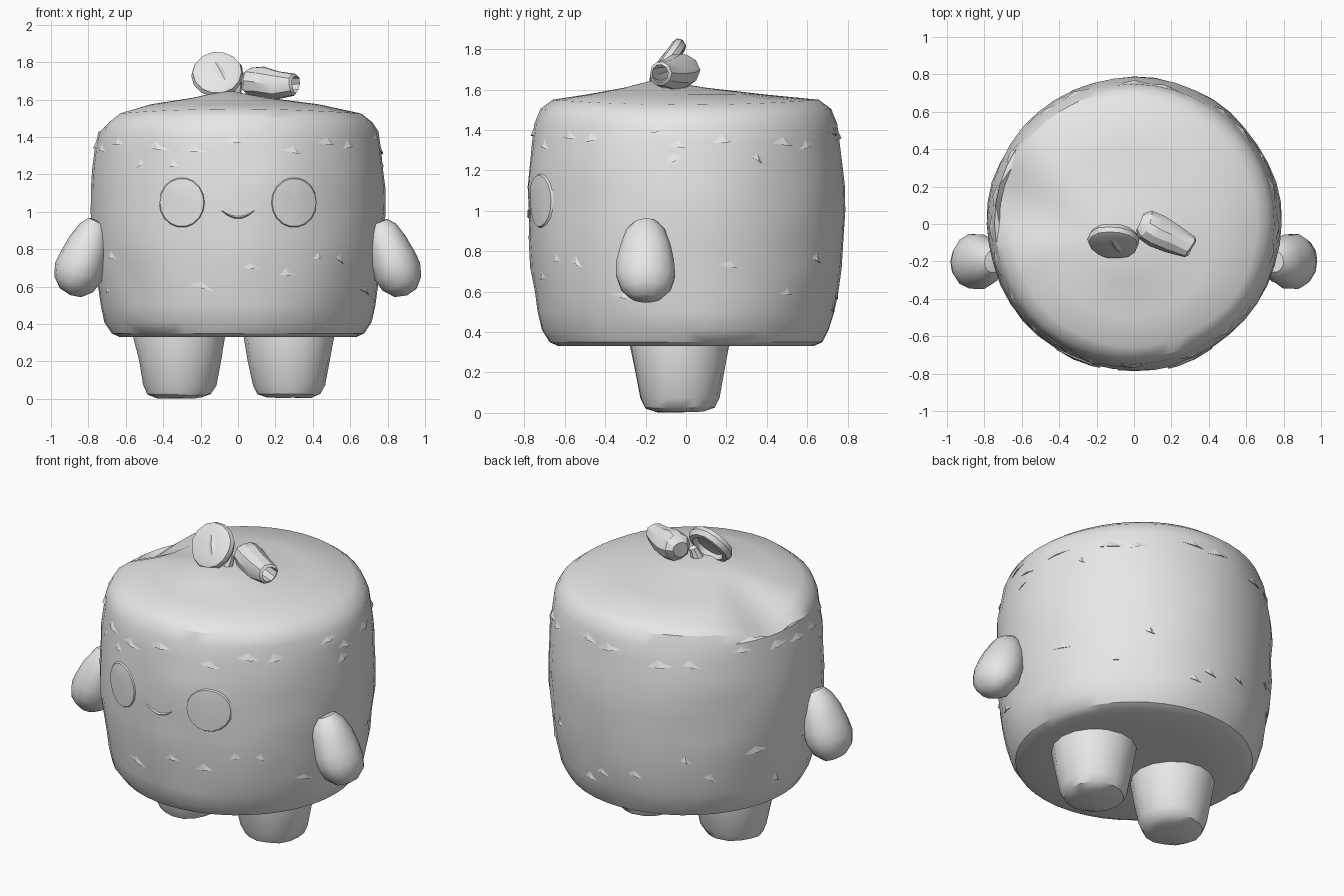
import bpy, bmesh, math, random
from mathutils import Vector, Matrix, noise
from mathutils.bvhtree import BVHTree

random.seed(4)
cube = bpy.data.objects.get("Cube")
if cube:
    bpy.data.objects.remove(cube, do_unlink=True)

# One plain grey material
grey = bpy.data.materials.new("light_grey")
grey.use_nodes = True
grey.diffuse_color = (0.8, 0.8, 0.8, 1)
grey.node_tree.nodes["Principled BSDF"].inputs["Base Color"].default_value = (0.8, 0.8, 0.8, 1)


def finish(name, bm, angle=40):
    bmesh.ops.recalc_face_normals(bm, faces=bm.faces)
    mesh = bpy.data.meshes.new(name)
    bm.to_mesh(mesh)
    bm.free()
    mesh.materials.append(grey)
    obj = bpy.data.objects.new(name, mesh)
    bpy.context.collection.objects.link(obj)
    bpy.ops.object.select_all(action='DESELECT')
    obj.select_set(True)
    bpy.context.view_layer.objects.active = obj
    bpy.ops.object.shade_smooth_by_angle(angle=math.radians(angle))
    return obj


def lathe(profile, segments, matrix=Matrix(), jitter=0.0):
    """Spin (radius, height) points about z; zero radius closes a pole."""
    bm = bmesh.new()
    rings = []
    for r, z in profile:
        count = segments if r > 0 else 1
        rings.append([bm.verts.new((r * math.cos(math.tau * i / segments),
                                    r * math.sin(math.tau * i / segments), z))
                      for i in range(count)])
    for a, b in zip(rings, rings[1:]):
        for i in range(segments):
            j = (i + 1) % segments
            quad = [a[i % len(a)], a[j % len(a)], b[j % len(b)], b[i % len(b)]]
            bm.faces.new(list(dict.fromkeys(quad)))
    for v in bm.verts:
        v.co = matrix @ v.co
        v.co += noise.noise_vector(v.co * 9) * jitter
    return bm


def aim(origin, direction):
    """Matrix that turns local z toward a direction."""
    turn = Vector(direction).to_track_quat('Z', 'Y').to_matrix().to_4x4()
    return Matrix.Translation(origin) @ turn


# Stump body: uneven lathe with an off-centre peak and a chipped top edge
body_profile = [(0, .34), (.4, .338), (.63, .33), (.675, .35), (.71, .41), (.735, .5),
                (.752, .6), (.768, .72), (.78, .86), (.785, 1.0), (.783, 1.12),
                (.775, 1.23), (.762, 1.34), (.748, 1.43), (.72, 1.505), (.66, 1.55),
                (.45, 1.575), (.2, 1.61), (0, 1.65)]
bm = lathe(body_profile, 44)
for v in bm.verts:
    r = math.hypot(v.co.x, v.co.y)
    wobble = noise.noise(Vector((v.co.x * 3, v.co.y * 3, v.co.z * 6)))
    if v.co.z > 1.48:
        side = (v.co.x / max(r, .01)) ** 2 if r > .5 else 0
        v.co.z -= .025 * side
        lean = max(0, 1 - r / .66)
        v.co.x -= .06 * lean
        v.co.y -= .15 * lean
    if r > .5 and v.co.z > .36:
        scale = 1 + .016 * wobble
        v.co.x *= scale
        v.co.y *= scale
    chip = (v.co.xy - Vector((-.68, .12))).length
    if v.co.z > 1.46 and chip < .3:
        v.co.z -= .1 * (1 - chip / .3) + .01 * wobble
bmesh.ops.triangulate(bm, faces=bm.faces)
tree = BVHTree.FromBMesh(bm)
finish("stump_body", bm, 32)


def front_point(x, z, lift):
    hit, normal, _, _ = tree.ray_cast(Vector((x, -2, z)), Vector((0, 1, 0)))
    return hit + Vector((0, -lift, 0))


def side_point(angle, z, lift):
    out = Vector((math.cos(angle), math.sin(angle), 0))
    hit, normal, _, _ = tree.ray_cast(out * 2 + Vector((0, 0, z)), -out)
    return hit + out * lift


# Bark splinters: shallow wedges scattered around the trunk
bm = bmesh.new()


def splinter(angle, z, length, tilt, height):
    ends = [side_point(angle + s * length, z + s * tilt, -.004) for s in (-1, 1)]
    lip = side_point(angle + length * .2, z - .008, height)
    top = side_point(angle, z + .05, -.004)
    a, b, c, d = [bm.verts.new(p) for p in (*ends, lip, top)]
    for tri in ((a, c, d), (c, b, d), (a, b, c)):
        bm.faces.new(tri)


for i in range(20):
    splinter(i * math.tau / 20 + random.uniform(-.1, .1), random.uniform(1.31, 1.4),
             random.uniform(.1, .2), random.uniform(-.025, .025), .012)
for i in range(24):
    angle = i * math.tau / 24 + random.uniform(-.1, .1)
    z = random.choice((random.uniform(.48, .78), random.uniform(.5, .75), 1.25))
    splinter(angle, z, random.uniform(.06, .15), random.uniform(-.03, .03), .01)
finish("bark_splinters", bm, 10)

# Round eyes: thin plates that follow the trunk
for name, x in (("right_eye", -.3), ("left_eye", .3)):
    bm = bmesh.new()
    rings = []
    for radius, lift in ((.04, .009), (.08, .009), (.117, .009), (.124, -.004)):
        rings.append([bm.verts.new(front_point(x + radius * math.cos(t * math.tau / 18),
                                               1.05 + radius * 1.1 * math.sin(t * math.tau / 18), lift))
                      for t in range(18)])
    bm.faces.new(rings[0])
    for a, b in zip(rings, rings[1:]):
        for i in range(18):
            j = (i + 1) % 18
            bm.faces.new((a[i], a[j], b[j], b[i]))
    finish(name, bm, 30)

# Smile: slim tapering strip
bm = bmesh.new()
rows = []
for i in range(11):
    s = i / 5 - 1
    z, half = .97 + .035 * s * s, .002 + .005 * (1 - s * s)
    rows.append([bm.verts.new(front_point(.085 * s, z + dz, lift))
                 for dz, lift in ((half, 0), (0, .009), (-half, 0))])
for a, b in zip(rows, rows[1:]):
    for k in (0, 1):
        bm.faces.new((a[k], a[k + 1], b[k + 1], b[k]))
finish("smile", bm, 30)

# Drooping arms, mirrored
arm_profile = [(0, 0), (.05, .005), (.085, .05), (.112, .13), (.128, .22),
               (.13, .29), (.11, .36), (.065, .41), (0, .425)]
for name, s in (("right_arm", -1), ("left_arm", 1)):
    place = (Matrix.Translation((s * .75, -.2, .95))
             @ Matrix.Rotation(math.radians(180 - s * 21), 4, 'Y')
             @ Matrix.Diagonal((1, 1.15, 1, 1)))
    finish(name, lathe(arm_profile, 14, place, .008), 40)

# Tapered feet
leg_profile = [(0, .005), (.12, .006), (.17, .025), (.195, .075), (.22, .2), (.243, .33), (.24, .36), (0, .36)]
for name, x in (("right_leg", -.312), ("left_leg", .272)):
    bm = lathe(leg_profile, 16, Matrix.Translation((x, -.03, 0)), .008)
    for v in bm.verts:
        v.co.z = max(v.co.z, 0)
    finish(name, bm, 40)

# Round leaf: tilted dish, hollow behind, with a raised fold in front
leaf_place = aim((-.11, -.11, 1.745), (-.05, -.83, .55))
leaf = [(0, .01), (.1, .012), (.13, .002), (.14, -.025), (.125, -.055),
        (.1, -.06), (.085, -.03), (0, -.02)]
finish("round_leaf", lathe(leaf, 14, leaf_place, .008), 35)
fold = leaf_place @ Matrix.Translation((.015, 0, .01)) @ Matrix.Rotation(.45, 4, 'Z')
fold = fold @ Matrix.Diagonal((.022, .095, .012, 1))
finish("leaf_fold", lathe([(0, -1), (1, 0), (0, 1)], 8, fold), 20)

# Curled leaf: open rolled tube with a torn tip
curl = [(0, 0), (.05, 0), (.08, .04), (.088, .11), (.078, .2), (.062, .3),
        (.046, .31), (.055, .2), (.045, .12), (0, .1)]
bm = lathe(curl, 10, aim((.03, .01, 1.695), (.29, -.15, -.02)), .016)
finish("curled_leaf", bm, 30)

# Short stem joining the leaves to the trunk
stem = lathe([(.06, 0), (.035, .06), (.025, .12), (0, .13)], 8,
             aim((-.03, -.1, 1.58), (.25, .3, 1)), .006)
finish("stem", stem, 35)
